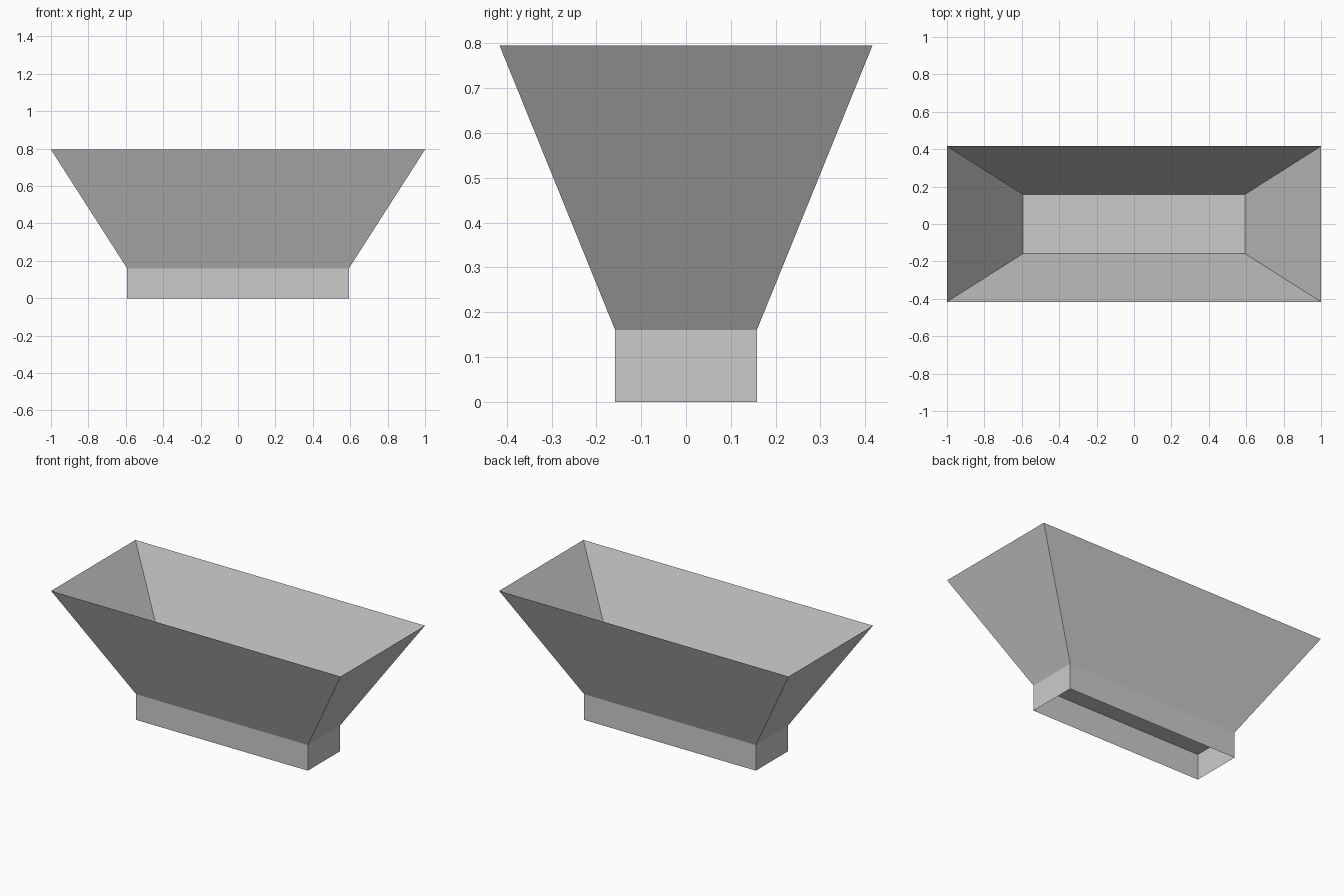
import bpy, bmesh

if "Cube" in bpy.data.objects:
    bpy.data.objects.remove(bpy.data.objects["Cube"])

NECK = (0.593, 0.158)
RIM = (1.0, 0.416)
Z_NECK, Z_RIM = 0.16, 0.795


def add_object(name, build):
    bm = bmesh.new()
    build(bm)
    mesh = bpy.data.meshes.new(name)
    bm.to_mesh(mesh)
    bm.free()
    obj = bpy.data.objects.new(name, mesh)
    bpy.context.collection.objects.link(obj)
    return obj


def ring(bm, half, z):
    """Rectangular loop of four corners, counter-clockwise."""
    return [bm.verts.new((sx * half[0], sy * half[1], z))
            for sx, sy in ((-1, -1), (1, -1), (1, 1), (-1, 1))]


def walls(bottom, z0, top, z1):
    """Thin four-sided open wall between two rectangles."""
    def build(bm):
        a, b = ring(bm, bottom, z0), ring(bm, top, z1)
        for i in range(4):
            j = (i + 1) % 4
            bm.faces.new((a[i], a[j], b[j], b[i]))
    return build


# Straight base collar, open underneath
add_object("base_collar", walls(NECK, 0.0, NECK, Z_NECK))
# Flared trough sides, open on top
add_object("flared_sides", walls(NECK, Z_NECK, RIM, Z_RIM))
# Floor closing the trough at the top of the collar
add_object("trough_floor", lambda bm: bm.faces.new(ring(bm, NECK, Z_NECK)))
